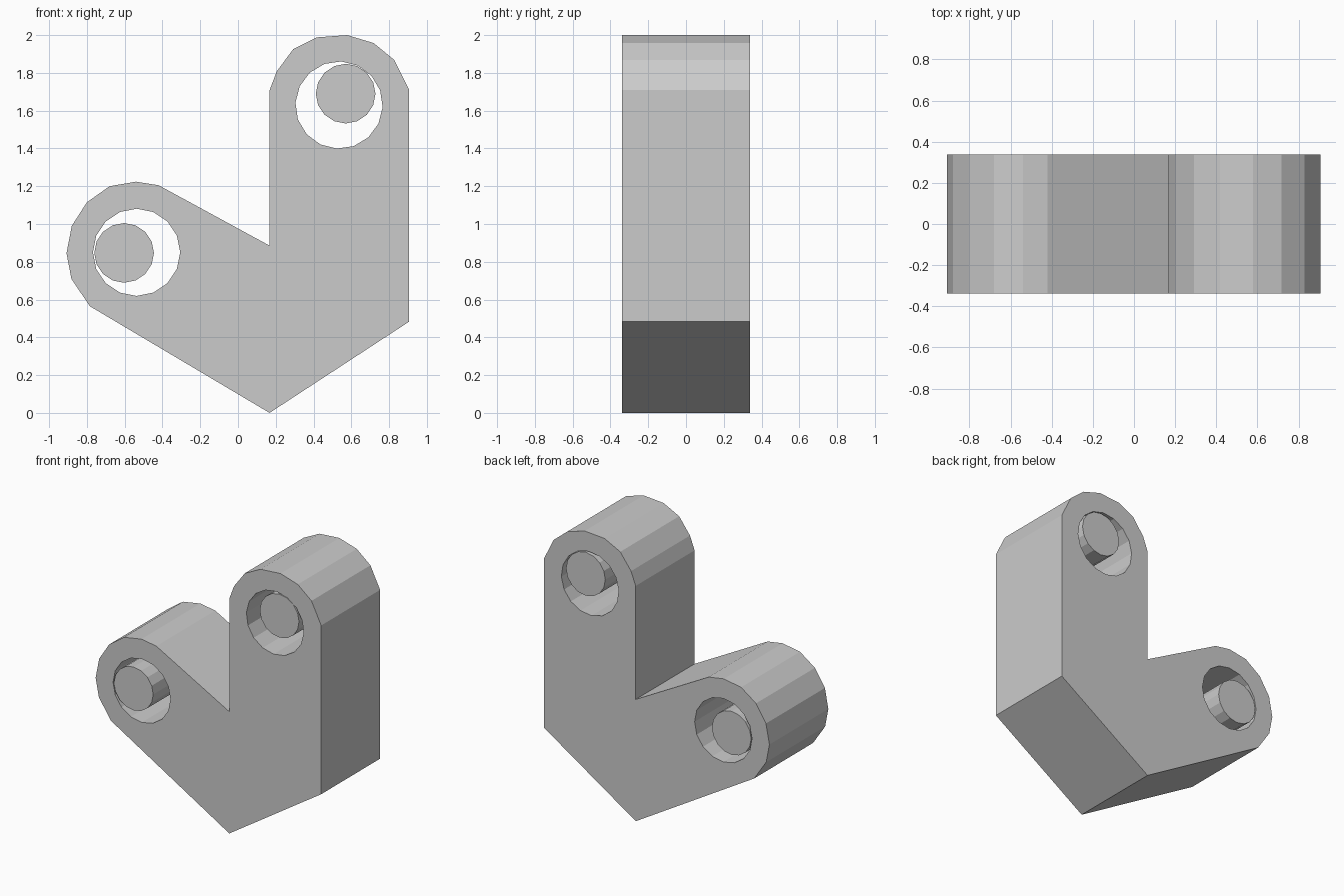
import bpy
from math import cos, sin, radians, tau, pi

if "Cube" in bpy.data.objects:
    bpy.data.objects.remove(bpy.data.objects["Cube"])

DEPTH = 0.677


def ring(cx, cz, r, phase=0.0, n=16):
    return [(cx + r * cos(tau * i / n + radians(phase)),
             cz + r * sin(tau * i / n + radians(phase))) for i in range(n)]


def plate(name, loops):
    """Extrude closed outlines (inner ones become holes) along y."""
    curve = bpy.data.curves.new(name, 'CURVE')
    curve.dimensions = '2D'
    curve.fill_mode = 'BOTH'
    curve.extrude = DEPTH / 2
    for pts in loops:
        s = curve.splines.new('POLY')
        s.points.add(len(pts) - 1)
        for p, (x, z) in zip(s.points, pts):
            p.co = (x, z, 0, 1)
        s.use_cyclic_u = True
    ob = bpy.data.objects.new(name, curve)
    bpy.context.collection.objects.link(ob)
    ob.rotation_euler.x = pi / 2
    bpy.ops.object.select_all(action='DESELECT')
    ob.select_set(True)
    bpy.context.view_layer.objects.active = ob
    bpy.ops.object.convert(target='MESH')
    bpy.ops.object.shade_flat()
    return ob


# V-shaped bracket with two rounded arms, each pierced by a round hole
outline = [
    (0.167, 0.0), (0.906, 0.483), (0.906, 1.71), (0.828, 1.868),
    (0.718, 1.958), (0.578, 2.0), (0.418, 1.988), (0.292, 1.925),
    (0.205, 1.808), (0.168, 1.71), (0.168, 0.885), (-0.42, 1.205),
    (-0.54, 1.224), (-0.68, 1.20), (-0.80, 1.115), (-0.88, 0.99),
    (-0.908, 0.845), (-0.882, 0.71), (-0.785, 0.565),
]
plate("bracket", [outline,
                  ring(-0.537, 0.85, 0.231),
                  ring(0.535, 1.63, 0.231, -3)])

# Loose pins resting against the hole walls
for name, cx, cz in (("left_pin", -0.603, 0.847), ("upper_pin", 0.57, 1.69)):
    plate(name, [ring(cx, cz, 0.158)])
